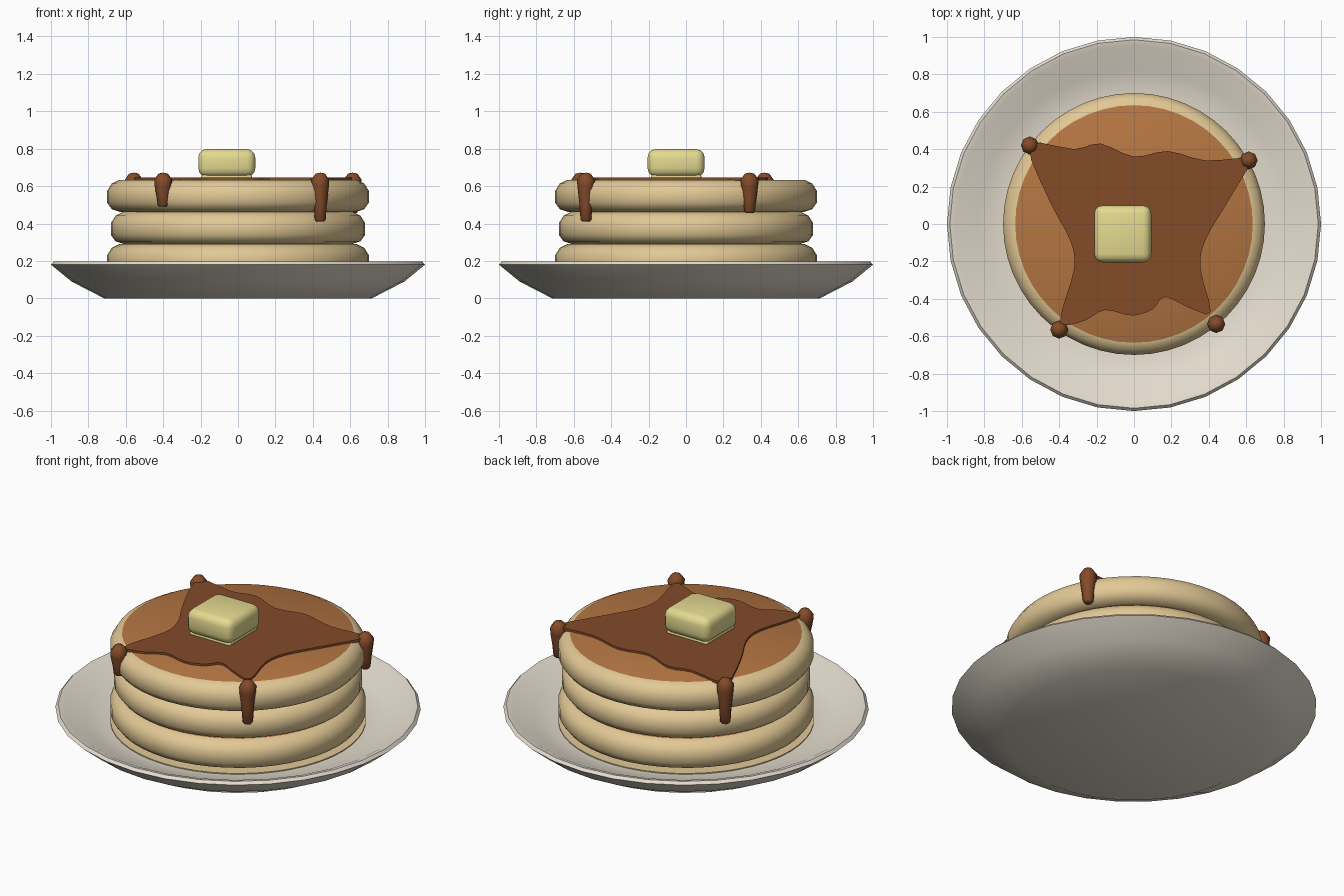
import bpy, bmesh, math
from mathutils import Vector

if "Cube" in bpy.data.objects:
    bpy.data.objects.remove(bpy.data.objects["Cube"])


def material(name, rgb):
    m = bpy.data.materials.new(name)
    m.diffuse_color = (*rgb, 1)
    m.use_nodes = True
    m.node_tree.nodes["Principled BSDF"].inputs["Base Color"].default_value = m.diffuse_color
    return m


PLATE = material("off white china", (0.78, 0.72, 0.62))
BATTER = material("pale pancake", (0.76, 0.58, 0.30))
BROWN = material("browned pancake", (0.46, 0.18, 0.055))
SYRUP = material("dark syrup", (0.23, 0.07, 0.022))
BUTTER = material("butter yellow", (0.78, 0.70, 0.28))


def finish(bm, name, mats, smooth=40):
    bmesh.ops.recalc_face_normals(bm, faces=bm.faces)
    me = bpy.data.meshes.new(name)
    bm.to_mesh(me)
    bm.free()
    ob = bpy.data.objects.new(name, me)
    bpy.context.collection.objects.link(ob)
    for m in mats:
        me.materials.append(m)
    bpy.ops.object.select_all(action='DESELECT')
    ob.select_set(True)
    bpy.context.view_layer.objects.active = ob
    bpy.ops.object.shade_smooth_by_angle(angle=math.radians(smooth))
    return ob


def lathe(name, profile, sides, mats, centre=(0, 0), rule=None, smooth=40):
    """Spin a (radius, z) profile around a vertical axis."""
    bm = bmesh.new()
    vs = [bm.verts.new((r, 0, z)) for r, z in profile]
    es = [bm.edges.new(p) for p in zip(vs, vs[1:])]
    bmesh.ops.spin(bm, geom=vs + es, cent=(0, 0, 0), axis=(0, 0, 1),
                   angle=math.tau, steps=sides, use_duplicate=False)
    bmesh.ops.remove_doubles(bm, verts=bm.verts, dist=0.0005)
    bmesh.ops.translate(bm, verts=bm.verts, vec=(*centre, 0))
    bmesh.ops.recalc_face_normals(bm, faces=bm.faces)
    if rule:
        for f in bm.faces:
            f.material_index = rule(f)
    return finish(bm, name, mats, smooth)


# Plate: shallow dish with a thin rim
lathe("plate", [(0, 0), (0.715, 0), (0.89, 0.09), (1.0, 0.18), (0.985, 0.196),
                (0.955, 0.19), (0.83, 0.13), (0.70, 0.105), (0, 0.10)], 32, [PLATE])

# Pale ring where the stack meets the plate
lathe("stack_base", [(0, 0.102), (0.70, 0.102), (0.70, 0.111), (0, 0.111)], 48, [BATTER])

# Three pancakes with browned flat faces
for i, (z, r) in enumerate([(0.118, 0.70), (0.29, 0.68), (0.462, 0.70)]):
    t = z + 0.172
    lathe(f"pancake_{i + 1}",
          [(0, z), (r - 0.07, z), (r - 0.025, z + 0.015), (r, z + 0.05),
           (r, t - 0.06), (r - 0.025, t - 0.02), (r - 0.065, t), (0, t)],
          48, [BATTER, BROWN], rule=lambda f: int(abs(f.normal.z) > 0.95), smooth=60)

# Syrup pool: smoothed four-armed outline, extruded thinly
outline = [(-.56, .42), (-.32, .40), (-.18, .43), (0, .36), (.18, .39), (.38, .34),
           (.61, .355), (.62, .32), (.49, .10), (.38, -.09), (.355, -.24), (.41, -.47),
           (.3, -.45), (.165, -.39), (.1, -.455), (-.01, -.49), (-.155, -.46),
           (-.26, -.515), (-.38, -.54), (-.385, -.46), (-.32, -.24), (-.34, -.09), (-.45, .12)]
pts = [Vector(p) for p in outline]
n = len(pts)
curve = []
for i in range(n):
    a, b, c, d = (pts[(i + k) % n] for k in (-1, 0, 1, 2))
    for t in (0, 1 / 3, 2 / 3):
        curve.append(b + 0.5 * t * ((c - a) + t * ((2 * a - 5 * b + 4 * c - d)
                                                   + t * (3 * (b - c) + d - a))))
bm = bmesh.new()
face = bm.faces.new([bm.verts.new((p.x, p.y, 0.63)) for p in curve])
top = bmesh.ops.extrude_face_region(bm, geom=[face])["geom"]
bmesh.ops.translate(bm, verts=[v for v in top if isinstance(v, bmesh.types.BMVert)],
                    vec=(0, 0, 0.016))
bmesh.ops.triangulate(bm, faces=[f for f in bm.faces if len(f.verts) > 4])
finish(bm, "syrup_pool", [SYRUP])

# Syrup drips running over the edge
for i, (x, y, low) in enumerate([(-.40, -.565, .49), (.44, -.535, .41),
                                 (.613, .34, .455), (-.557, .42, .40)]):
    lathe(f"syrup_drip_{i + 1}",
          [(0, 0.672), (0.025, 0.667), (0.048, 0.635), (0.046, 0.60),
           (0.035, (0.60 + low) / 2), (0.029, low + 0.01), (0.02, low), (0, low)],
          8, [SYRUP], centre=(x, y), smooth=60)


# Butter pat and the melted layer below it
def block(name, size, centre, bevel, mat):
    bm = bmesh.new()
    bmesh.ops.create_cube(bm, size=1)
    bmesh.ops.scale(bm, verts=bm.verts, vec=size)
    bmesh.ops.translate(bm, verts=bm.verts, vec=centre)
    bmesh.ops.bevel(bm, geom=bm.edges[:], offset=bevel, segments=3,
                    profile=0.5, affect='EDGES')
    finish(bm, name, [mat], 60)


block("butter_pat", (0.305, 0.305, 0.148), (-0.06, -0.053, 0.724), 0.045, BUTTER)
block("melted_butter", (0.27, 0.27, 0.02), (-0.06, -0.053, 0.65), 0.008, BUTTER)
